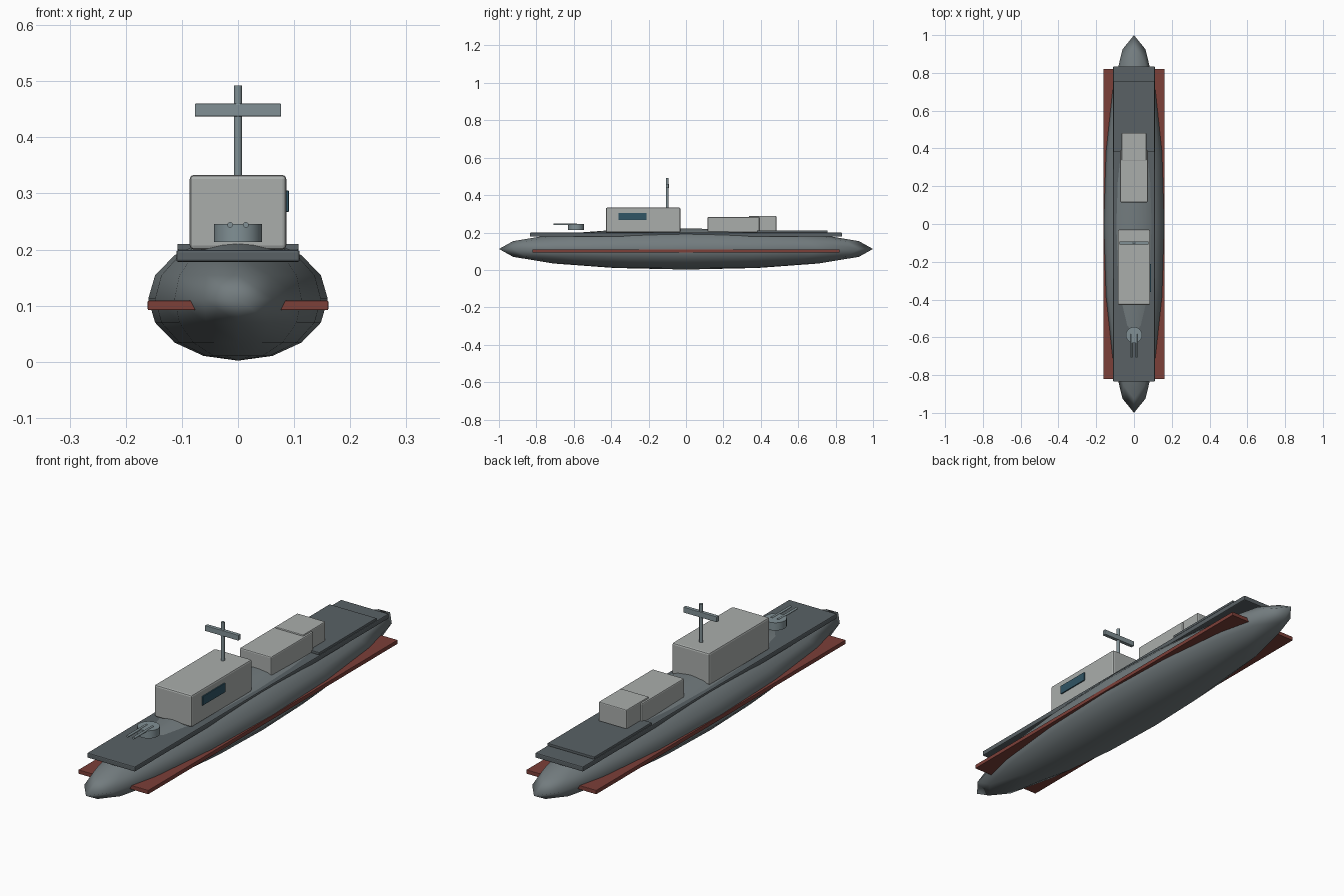
import bpy
import math

if "Cube" in bpy.data.objects:
    bpy.data.objects.remove(bpy.data.objects["Cube"])


def material(name, rgb):
    m = bpy.data.materials.new(name)
    m.diffuse_color = (*rgb, 1)
    m.use_nodes = True
    m.node_tree.nodes["Principled BSDF"].inputs["Base Color"].default_value = m.diffuse_color
    return m


HULL = material("hull_grey", (0.17, 0.20, 0.21))
DECK = material("deck_grey", (0.10, 0.12, 0.13))
HOUSE = material("house_grey", (0.40, 0.42, 0.41))
METAL = material("metal_grey", (0.22, 0.28, 0.30))
RED = material("waterline_red", (0.20, 0.05, 0.04))
GLASS = material("window_blue", (0.03, 0.09, 0.13))


def finish(name, mat):
    ob = bpy.context.object
    ob.name = name
    ob.data.materials.append(mat)
    return ob


def box(name, lo, hi, mat, bevel=0.0):
    bpy.ops.mesh.primitive_cube_add(size=1, location=[(a + b) / 2 for a, b in zip(lo, hi)])
    ob = finish(name, mat)
    ob.scale = [b - a for a, b in zip(lo, hi)]
    bpy.ops.object.transform_apply(location=False, rotation=False, scale=True)
    if bevel:
        mod = ob.modifiers.new("edge_bevel", 'BEVEL')
        mod.width = bevel
        mod.segments = 2
    return ob


def cylinder(name, radius, depth, loc, mat, rot=(0, 0, 0), sides=16):
    bpy.ops.mesh.primitive_cylinder_add(vertices=sides, radius=radius, depth=depth,
                                        location=loc, rotation=rot)
    ob = finish(name, mat)
    bpy.ops.object.shade_smooth_by_angle(angle=math.radians(40))
    return ob


# Hull: stretched low-poly sphere
bpy.ops.mesh.primitive_uv_sphere_add(segments=16, ring_count=8, radius=1, location=(0, 0, 0.112))
hull = finish("hull", HULL)
hull.scale = (0.16, 1.0, 0.11)
bpy.ops.object.transform_apply(location=False, rotation=False, scale=True)
bpy.ops.object.shade_smooth()

# Waterline slab and decks
box("waterline_band", (-0.161, -0.82, 0.092), (0.161, 0.82, 0.109), RED, 0.002)
box("main_deck", (-0.11, -0.835, 0.178), (0.11, 0.835, 0.199), DECK, 0.004)
box("stern_deck", (-0.108, 0.38, 0.199), (0.108, 0.757, 0.21), DECK, 0.002)

# Bridge house with its side window
box("bridge_house", (-0.086, -0.428, 0.2), (0.086, -0.03, 0.333), HOUSE, 0.007)
box("bridge_window", (0.08, -0.361, 0.267), (0.091, -0.211, 0.305), GLASS, 0.002)

# Rear houses
box("rear_house", (-0.073, 0.115, 0.2), (0.073, 0.393, 0.283), HOUSE, 0.005)
box("hangar", (-0.065, 0.336, 0.208), (0.065, 0.483, 0.289), HOUSE, 0.004)

# Mast with crossbar
cylinder("mast", 0.0075, 0.172, (0, -0.1, 0.406), METAL, sides=12)
box("mast_crossbar", (-0.077, -0.108, 0.437), (0.077, -0.092, 0.46), METAL, 0.002)

# Bow gun turret with twin barrels
cylinder("gun_turret", 0.043, 0.032, (0, -0.588, 0.2295), METAL, sides=20)
for side, x in (("left", -0.014), ("right", 0.014)):
    cylinder(side + "_barrel", 0.005, 0.125, (x, -0.645, 0.244), METAL,
             rot=(math.pi / 2, 0, 0), sides=12)
